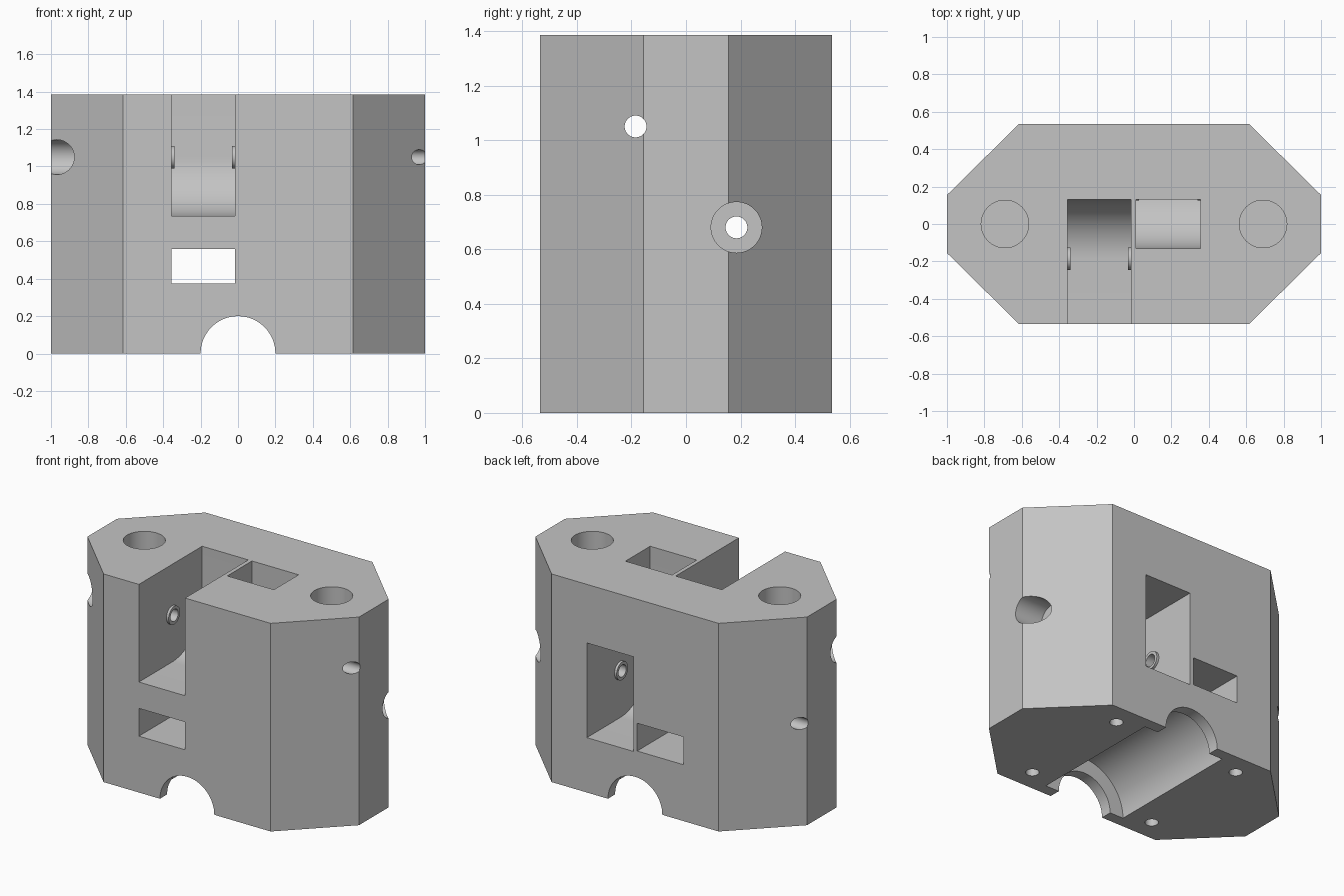
import bpy, bmesh
from math import sin, cos, radians

if "Cube" in bpy.data.objects:
    bpy.data.objects.remove(bpy.data.objects["Cube"], do_unlink=True)

grey = bpy.data.materials.new("plain grey")
grey.use_nodes = True
color = (0.55, 0.55, 0.55, 1)
grey.diffuse_color = color
grey.node_tree.nodes["Principled BSDF"].inputs["Base Color"].default_value = color

HEIGHT = 1.385
OVER = 1.6          # cutters reach past the body


def arc(u, v, r, start, end, steps):
    angles = [radians(start + (end - start) * i / steps) for i in range(steps + 1)]
    return [(u + r * cos(a), v + r * sin(a)) for a in angles]


def circle(u, v, r):
    return arc(u, v, r, 0, 360, 64)[:-1]


def rect(u0, u1, v0, v1):
    return [(u0, v0), (u1, v0), (u1, v1), (u0, v1)]


def prism(name, outline, axis, lo, hi):
    """Extrude a 2D outline along an axis."""
    place = {"x": lambda u, v, w: (w, u, v),
             "y": lambda u, v, w: (u, w, v),
             "z": lambda u, v, w: (u, v, w)}[axis]
    bm = bmesh.new()
    ends = [[bm.verts.new(place(u, v, w)) for u, v in outline] for w in (lo, hi)]
    for ring in ends:
        bm.faces.new(ring)
    n = len(outline)
    for i in range(n):
        j = (i + 1) % n
        bm.faces.new((ends[0][i], ends[0][j], ends[1][j], ends[1][i]))
    bmesh.ops.recalc_face_normals(bm, faces=bm.faces)
    mesh = bpy.data.meshes.new(name)
    bm.to_mesh(mesh)
    bm.free()
    mesh.materials.append(grey)
    obj = bpy.data.objects.new(name, mesh)
    bpy.context.collection.objects.link(obj)
    return obj


# Octagonal block
half = [(1, -0.155), (1, 0.155), (0.615, 0.535), (-0.615, 0.535)]
body = prism("carriage_block", half + [(-x, -y) for x, y in half], "z", 0, HEIGHT)
# the mirrored half repeats no corner: four corners and their opposites


def combine(tool, operation="DIFFERENCE"):
    mod = body.modifiers.new(tool.name, "BOOLEAN")
    mod.operation = operation
    mod.solver = "EXACT"
    mod.object = tool
    bpy.context.view_layer.objects.active = body
    bpy.ops.object.modifier_apply(modifier=mod.name)
    bpy.data.objects.remove(tool, do_unlink=True)


# Pulley axles: y, z, slot x range, side carrying the counterbore
PULLEY = 0.315
front_axle = (-0.185, 1.05, -0.355, -0.015, -1)
back_axle = (0.185, 0.68, 0.012, 0.355, 1)

# Front slot, open to the top and front, with a rounded back corner
y, z, x0, x1, _ = front_axle
outline = arc(y, z, PULLEY, 0, -90, 20) + [(-OVER, z - PULLEY), (-OVER, OVER), (y + PULLEY, OVER)]
combine(prism("front_slot", outline, "x", x0, x1))

# Back slot, open to the back with a shaft to the top
y, z, x0, x1, _ = back_axle
outline = arc(y, z, PULLEY, 180, 270, 20) + [
    (OVER, z - PULLEY), (OVER, z + PULLEY), (0.13, z + PULLEY), (0.13, OVER), (y - PULLEY, OVER)]
combine(prism("back_slot", outline, "x", x0, x1))

# Belt tunnel under the front slot
combine(prism("belt_tunnel", rect(-0.355, -0.015, 0.375, 0.56), "y", -OVER, OVER))

# Axle bosses, holes and counterbores
for y, z, x0, x1, side in (front_axle, back_axle):
    for wall, inward in ((x0, 1), (x1, -1)):
        lo, hi = sorted((wall - inward * 0.01, wall + inward * 0.016))
        combine(prism("axle_boss", circle(y, z, 0.06), "x", lo, hi), "UNION")
    combine(prism("axle_hole", circle(y, z, 0.04), "x", -OVER, OVER))
    lo, hi = sorted((side * 0.8, side * OVER))
    combine(prism("axle_counterbore", circle(y, z, 0.093), "x", lo, hi))

# Bearing seat along the bottom: narrow ends, wide middle
combine(prism("rod_channel", circle(0, 0, 0.2), "y", -OVER, OVER))
combine(prism("bearing_seat", circle(0, 0, 0.3), "y", -0.46, 0.46))

# Rod sockets in the top and screw holes in the bottom
for sx in (-1, 1):
    combine(prism("rod_socket", circle(sx * 0.69, 0, 0.127), "z", HEIGHT - 0.75, OVER))
    for sy in (-1, 1):
        combine(prism("screw_hole", circle(sx * 0.465, sy * 0.39, 0.04), "z", -0.1, 0.35))

bpy.ops.object.select_all(action="DESELECT")
body.select_set(True)
bpy.context.view_layer.objects.active = body
bpy.ops.object.shade_smooth_by_angle(angle=radians(30))
